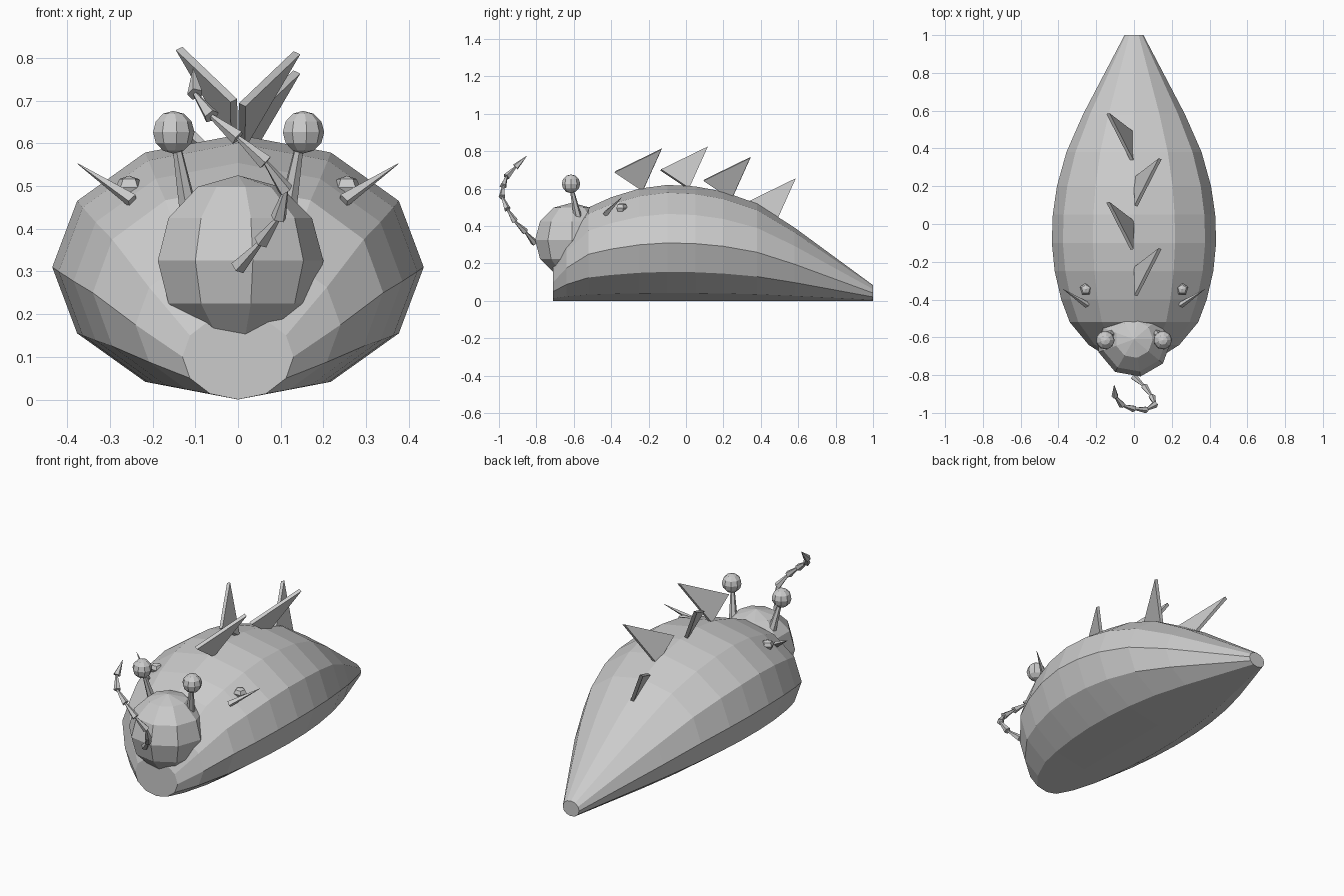
import bpy
import bmesh
import math
from mathutils import Vector

if "Cube" in bpy.data.objects:
    bpy.data.objects.remove(bpy.data.objects["Cube"])

grey = bpy.data.materials.new("plain grey")
grey.diffuse_color = (0.6, 0.6, 0.6, 1)
grey.use_nodes = True
grey.node_tree.nodes["Principled BSDF"].inputs["Base Color"].default_value = grey.diffuse_color


def finish(name, bm):
    bmesh.ops.recalc_face_normals(bm, faces=bm.faces)
    mesh = bpy.data.meshes.new(name)
    bm.to_mesh(mesh)
    bm.free()
    mesh.materials.append(grey)
    obj = bpy.data.objects.new(name, mesh)
    bpy.context.collection.objects.link(obj)
    return obj


def loft(name, rings, tip_a=None, tip_b=None):
    """Skin a list of vertex loops; ends are flat caps or points."""
    bm = bmesh.new()
    loops = [[bm.verts.new(p) for p in ring] for ring in rings]
    n = len(loops[0])
    for a, b in zip(loops, loops[1:]):
        for i in range(n):
            j = (i + 1) % n
            bm.faces.new((a[i], a[j], b[j], b[i]))
    for loop, tip in ((loops[0], tip_a), (loops[-1], tip_b)):
        if tip is None:
            bm.faces.new(loop)
        else:
            v = bm.verts.new(tip)
            for i in range(n):
                bm.faces.new((loop[i], loop[(i + 1) % n], v))
    return finish(name, bm)


def ball(name, c, r, segs=9, bands=6, squash=1.0, turn=0.0):
    c = Vector(c)
    rings = []
    for k in range(1, bands):
        lat = -math.pi / 2 + math.pi * k / bands
        rings.append([c + Vector((r * math.cos(lat) * math.cos(turn + math.tau * i / segs),
                                  r * math.cos(lat) * math.sin(turn + math.tau * i / segs),
                                  r * squash * math.sin(lat))) for i in range(segs)])
    up = Vector((0, 0, r * squash))
    return loft(name, rings, c - up, c + up)


def taper(name, a, b, r1, r2, sides):
    """Tapered rod from a to b."""
    a, b = Vector(a), Vector(b)
    q = (b - a).to_track_quat('Z', 'Y')
    rings = []
    for p, r in ((a, r1), (b, r2)):
        rings.append([p + q @ Vector((r * math.cos(math.tau * i / sides),
                                      r * math.sin(math.tau * i / sides), 0))
                      for i in range(sides)])
    return loft(name, rings)


# Body: twelve-sided elliptical rings (y, half width, half height) resting on the ground
stations = [(-0.71, .13, .10), (-.64, .24, .175), (-.52, .34, .25), (-.40, .385, .277),
            (-.25, .42, .30), (-.10, .435, .31), (.05, .43, .306), (.20, .408, .292),
            (.38, .358, .26), (.58, .27, .196), (1.0, .05, .042)]
loft("body", [[(rx * math.cos(math.tau * i / 12), y, rz + rz * math.sin(math.tau * i / 12))
               for i in range(12)] for y, rx, rz in stations])

# Head
ball("head", (0, -.61, .325), .2)

for s, side in ((1, "right"), (-1, "left")):
    # Eye stalks and eyes
    taper(side + "_eye_stalk", (s * .112, -.572, .42), (s * .145, -.612, .60), .024, .010, 6)
    ball(side + "_eye", (s * .152, -.615, .626), .05)
    # Small side knob and thin side spine
    ball(side + "_knob", (s * .255, -.345, .497), .034, 5, 4, .8, math.pi / 2)
    taper(side + "_spine", (s * .247, -.43, .465), (s * .375, -.345, .552), .017, .001, 4)

# Back blades: thin triangular plates leaning to alternate sides
blades = [(-.38, .69, 1), (-.135, .70, -1), (.095, .645, 1), (.335, .53, -1)]
for k, (y, z, s) in enumerate(blades):
    front = Vector((s * .01, y, z))
    tip = Vector((s * .138, y + .25, z + .122))
    root = Vector((s * .008, y + .15, z - .10))
    n = (tip - front).cross(root - front).normalized() * .009
    loft(f"back_blade_{k + 1}", [[p + n for p in (front, tip, root)],
                                 [p - n for p in (front, tip, root)]])

# Curling tongue: a chain of cones
chain = [(0, -.81, .31), (.055, -.86, .37), (.095, -.915, .425), (.112, -.955, .49),
         (.065, -.983, .555), (0, -.978, .613), (-.062, -.96, .663), (-.10, -.912, .715),
         (-.105, -.852, .775)]
for k, (a, b) in enumerate(zip(chain, chain[1:])):
    taper(f"tongue_segment_{k + 1}", a, b, .019, .006 if k < 7 else .001, 5)
